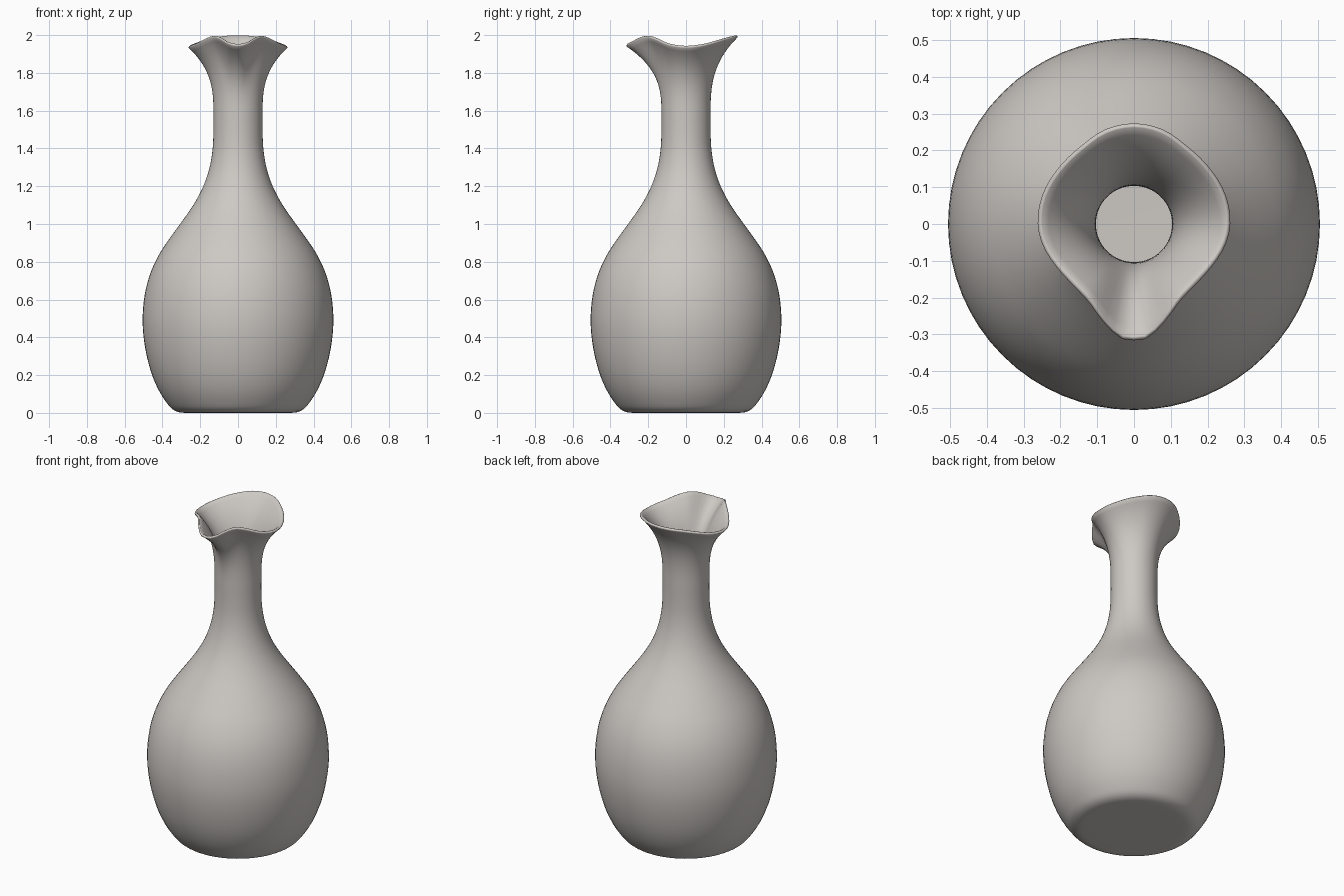
import bpy, bmesh, math

if "Cube" in bpy.data.objects:
    bpy.data.objects.remove(bpy.data.objects["Cube"])

SEGMENTS = 64
NECK_TOP, NECK_R = 1.58, 0.13

# outer body profile (radius, height) from the foot to the neck
BODY = [(0.27, 0.0), (0.31, 0.003), (0.345, 0.018), (0.375, 0.05), (0.42, 0.12),
        (0.46, 0.215), (0.489, 0.33), (0.504, 0.45), (0.502, 0.56), (0.487, 0.66),
        (0.458, 0.755), (0.414, 0.845), (0.361, 0.925), (0.303, 1.005), (0.24, 1.095),
        (0.188, 1.19), (0.153, 1.29), (0.135, 1.39), (0.13, 1.49), (NECK_R, NECK_TOP)]
# rim outline: (degrees from the spout, radius) and (degrees, height)
RIM_R = [(0, .315), (7, .311), (15, .285), (30, .245), (45, .235), (60, .24), (78, .255),
         (90, .261), (106, .261), (128, .255), (146, .256), (163, .268), (180, .273)]
RIM_Z = [(0, 1.952), (10, 1.963), (20, 1.988), (32, 1.999), (48, 1.985), (68, 1.957),
         (90, 1.944), (112, 1.955), (135, 1.977), (158, 1.994), (180, 2.0)]


def catmull(p0, p1, p2, p3, t):
    return 0.5 * (2 * p1 + (p2 - p0) * t + (2 * p0 - 5 * p1 + 4 * p2 - p3) * t * t
                  + (3 * p1 - p0 - 3 * p2 + p3) * t ** 3)


def smooth_path(pts, steps, before=None, after=None):
    q = [before or pts[0]] + pts + [after or pts[-1]]
    out = []
    for i in range(len(pts) - 1):
        for s in range(steps):
            out.append(tuple(catmull(*(q[i + k][a] for k in range(4)), s / steps)
                             for a in (0, 1)))
    return out + [pts[-1]]


def smooth_rim(pts):
    """Mirror the end neighbours so the rim is rounded at front and back."""
    return smooth_path(pts, 6, (-pts[1][0], pts[1][1]), (360 - pts[-2][0], pts[-2][1]))


def lookup(table, deg):
    for (a, va), (b, vb) in zip(table, table[1:]):
        if deg <= b:
            return va + (vb - va) * (deg - a) / (b - a)
    return table[-1][1]


RIM_R, RIM_Z = smooth_rim(RIM_R), smooth_rim(RIM_Z)
BODY = smooth_path(BODY, 3)


def column(deg):
    """Closed wall section at one angle: outside up, over the lip, inside down."""
    rim_r, rim_z = lookup(RIM_R, deg), lookup(RIM_Z, deg) - 0.012
    outer = list(BODY)
    for i in range(1, 21):
        t = i / 20
        outer.append((NECK_R + (rim_r - NECK_R) * t ** 2.9,
                      NECK_TOP + (rim_z - NECK_TOP) * t))
    inner, n = [], len(outer)
    for i, (r, z) in enumerate(outer):
        a, b = outer[max(i - 1, 0)], outer[min(i + 1, n - 1)]
        tr, tz = b[0] - a[0], b[1] - a[1]
        length = math.hypot(tr, tz)
        tr, tz = tr / length, tz / length
        thick = 0.026 - 0.011 * max(0, (i - n + 21) / 20)
        inner.append((r - tz * thick, z + tr * thick))
    # rounded lip between the two surfaces
    (r0, z0), (r1, z1) = outer[-1], inner[-1]
    lip = []
    for k in (1, 2, 3):
        ang = math.pi * k / 4
        f, out = (1 - math.cos(ang)) / 2, 0.004 * math.sin(ang)
        lip.append((r0 + (r1 - r0) * f + tr * out, z0 + (z1 - z0) * f + tz * out))
    return outer + lip + inner[::-1]


# carafe: one continuous wall with a closed foot and an inside floor
bm = bmesh.new()
cols = []
for s in range(SEGMENTS):
    phi = 2 * math.pi * s / SEGMENTS
    deg = math.degrees(min(phi, 2 * math.pi - phi))
    cols.append([bm.verts.new((r * math.sin(phi), -r * math.cos(phi), z))
                 for r, z in column(deg)])
for s in range(SEGMENTS):
    a, b = cols[s], cols[(s + 1) % SEGMENTS]
    for i in range(len(a) - 1):
        bm.faces.new((a[i], b[i], b[i + 1], a[i + 1]))
bm.faces.new([c[0] for c in reversed(cols)])
bm.faces.new([c[-1] for c in cols])
bmesh.ops.recalc_face_normals(bm, faces=bm.faces)

mesh = bpy.data.meshes.new("carafe")
bm.to_mesh(mesh)
bm.free()
carafe = bpy.data.objects.new("carafe", mesh)
bpy.context.collection.objects.link(carafe)

clay = bpy.data.materials.new("warm grey clay")
clay.diffuse_color = (0.61, 0.58, 0.55, 1)
clay.use_nodes = True
clay.node_tree.nodes["Principled BSDF"].inputs["Base Color"].default_value = clay.diffuse_color
mesh.materials.append(clay)

bpy.context.view_layer.objects.active = carafe
carafe.select_set(True)
bpy.ops.object.shade_smooth_by_angle(angle=math.radians(50))
